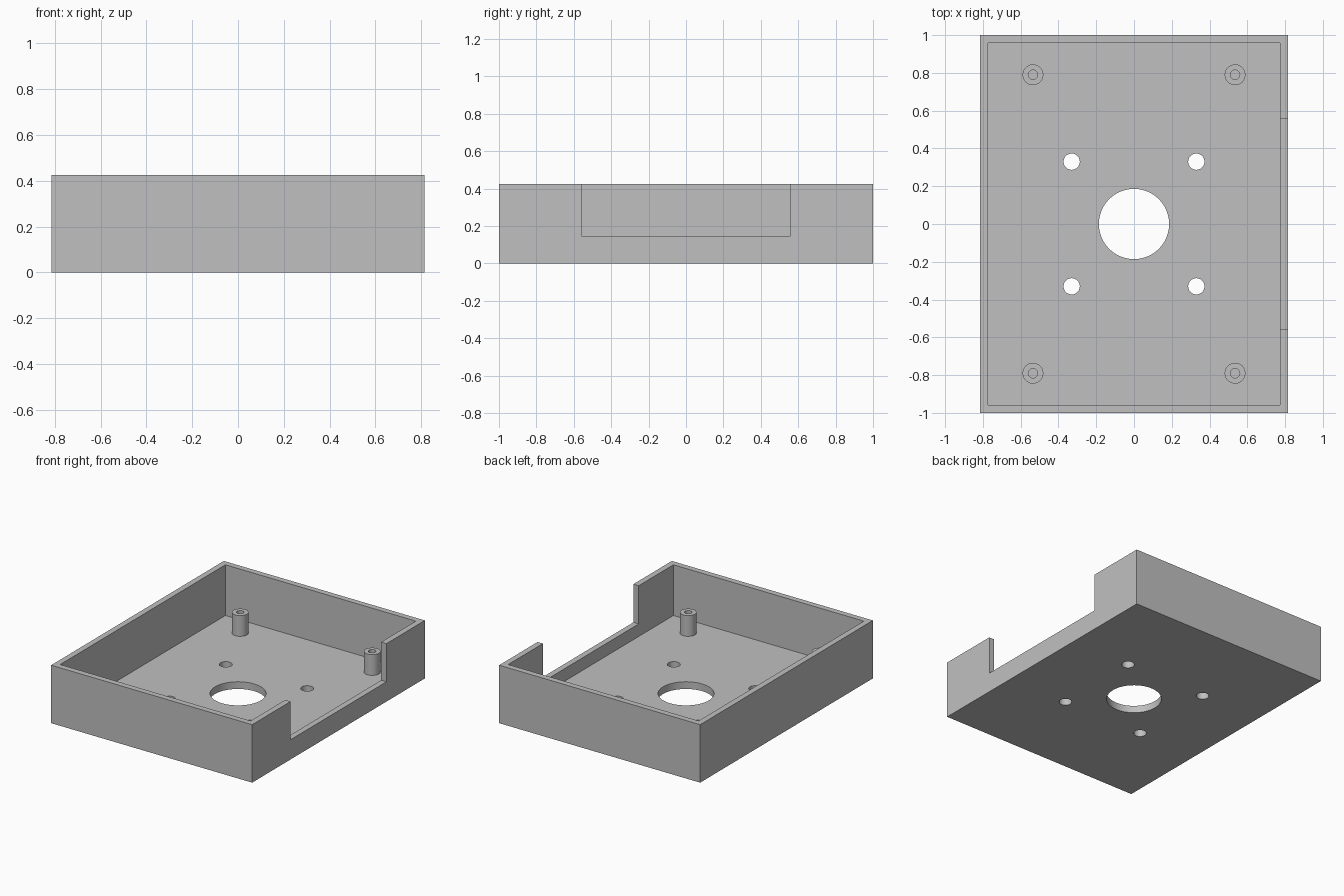
import bpy
import bmesh
from mathutils import Matrix

HALF_X, HALF_Y, HEIGHT = 0.815, 1.0, 0.425
WALL, FLOOR = 0.043, 0.053
NOTCH_HALF, NOTCH_Z = 0.555, 0.145
POST_TOP = 0.205

if "Cube" in bpy.data.objects:
    bpy.data.objects.remove(bpy.data.objects["Cube"], do_unlink=True)

grey = bpy.data.materials.new("light_grey_plastic")
grey.use_nodes = True
colour = (0.527, 0.527, 0.527, 1)
grey.diffuse_color = colour
grey.node_tree.nodes["Principled BSDF"].inputs["Base Color"].default_value = colour


def finish(name, bm):
    mesh = bpy.data.meshes.new(name)
    bm.to_mesh(mesh)
    bm.free()
    mesh.materials.append(grey)
    obj = bpy.data.objects.new(name, mesh)
    bpy.context.collection.objects.link(obj)
    return obj


def box(name, low, high):
    bm = bmesh.new()
    size = [h - l for l, h in zip(low, high)]
    mid = [(h + l) / 2 for l, h in zip(low, high)]
    bmesh.ops.create_cube(bm, size=1, matrix=Matrix.Translation(mid) @ Matrix.Diagonal((*size, 1)))
    return finish(name, bm)


def cylinder(name, x, y, radius, low, high, sides=48):
    bm = bmesh.new()
    bmesh.ops.create_cone(bm, cap_ends=True, segments=sides, radius1=radius, radius2=radius,
                          depth=high - low, matrix=Matrix.Translation((x, y, (low + high) / 2)))
    return finish(name, bm)


def select_only(obj):
    bpy.ops.object.select_all(action='DESELECT')
    obj.select_set(True)
    bpy.context.view_layer.objects.active = obj


def cut(target, cutter):
    cutter.hide_render = True
    mod = target.modifiers.new("cut", 'BOOLEAN')
    mod.operation = 'DIFFERENCE'
    mod.solver = 'EXACT'
    mod.object = cutter
    select_only(target)
    bpy.ops.object.modifier_apply(modifier=mod.name)
    bpy.data.objects.remove(cutter, do_unlink=True)


def smooth(obj):
    select_only(obj)
    bpy.ops.object.shade_smooth_by_angle()


# Open tray: solid block, hollowed, with a low opening in the left wall
tray = box("tray", (-HALF_X, -HALF_Y, 0), (HALF_X, HALF_Y, HEIGHT))
cut(tray, box("cavity", (WALL - HALF_X, WALL - HALF_Y, FLOOR),
              (HALF_X - WALL, HALF_Y - WALL, 1)))
cut(tray, box("side_opening", (HALF_X - 0.1, -NOTCH_HALF, NOTCH_Z), (1, NOTCH_HALF, 1)))

# Large central hole and four fixing holes through the floor
cut(tray, cylinder("centre_hole", 0, 0, 0.186, -0.1, 0.1, 64))
corners = [("front_right", -1, -1), ("front_left", 1, -1),
           ("back_right", -1, 1), ("back_left", 1, 1)]
for label, sx, sy in corners:
    cut(tray, cylinder("fixing_hole", sx * 0.33, sy * 0.33, 0.043, -0.1, 0.1))
smooth(tray)

# Hollow screw posts near the corners
for label, sx, sy in corners:
    x, y = sx * 0.535, sy * 0.79
    post = cylinder(label + "_screw_post", x, y, 0.055, FLOOR - 0.01, POST_TOP)
    cut(post, cylinder("screw_bore", x, y, 0.025, FLOOR, 0.3))
    smooth(post)
